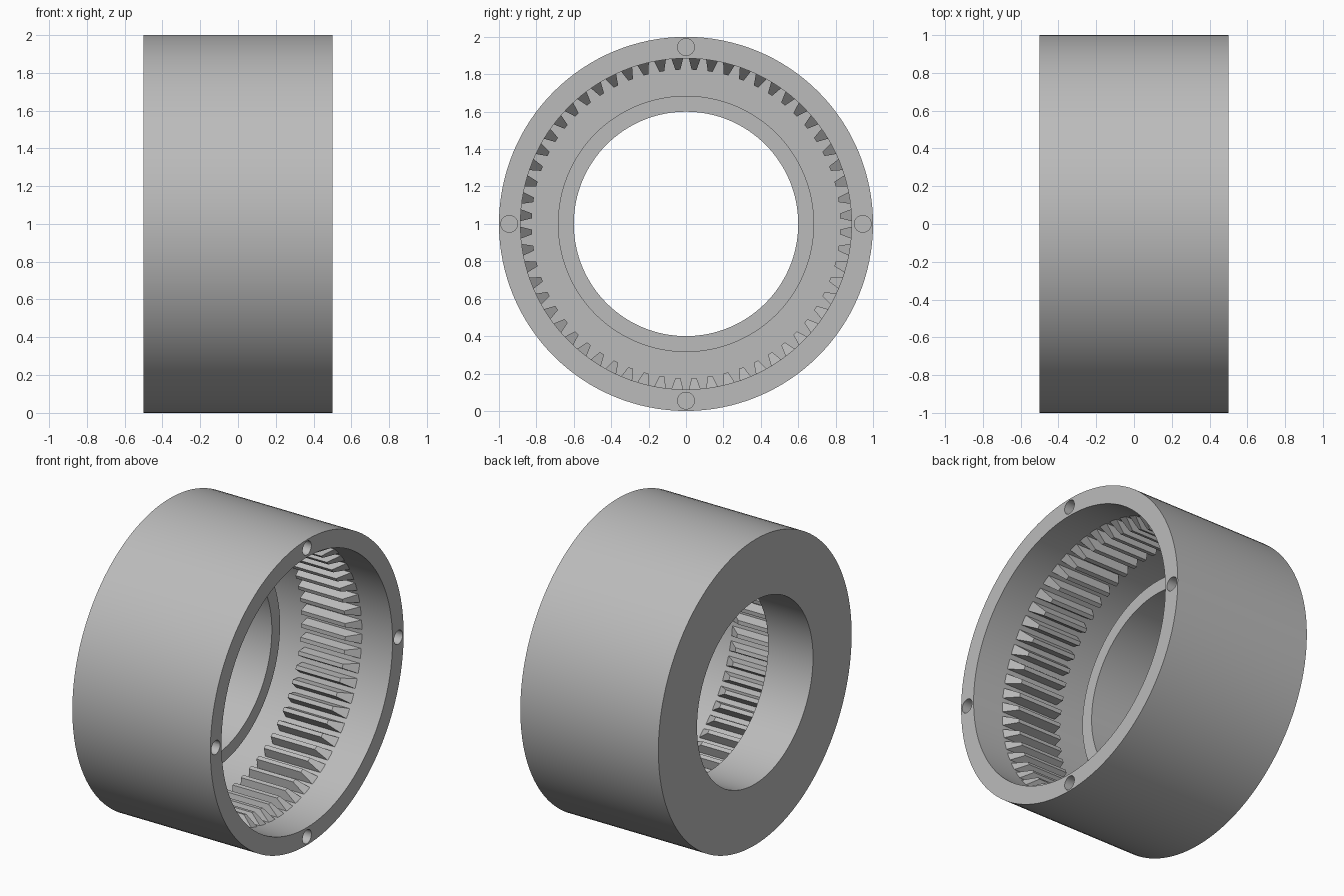
import bpy, bmesh, math
from mathutils import Matrix, Vector

cube = bpy.data.objects.get("Cube")
if cube:
    bpy.data.objects.remove(cube, do_unlink=True)

GREY = (0.5, 0.5, 0.5, 1.0)
CENTRE = Vector((0, 0, 1))
SEGMENTS = 128
TEETH = 60
BOLTS = 4

grey = bpy.data.materials.new("plain_grey")
grey.use_nodes = True
grey.diffuse_color = GREY
grey.node_tree.nodes["Principled BSDF"].inputs["Base Color"].default_value = GREY


def make_object(name, bm):
    bmesh.ops.recalc_face_normals(bm, faces=bm.faces)
    bmesh.ops.translate(bm, verts=bm.verts, vec=CENTRE)
    mesh = bpy.data.meshes.new(name)
    bm.to_mesh(mesh)
    bm.free()
    mesh.materials.append(grey)
    obj = bpy.data.objects.new(name, mesh)
    bpy.context.collection.objects.link(obj)
    return obj


def smooth(obj):
    bpy.ops.object.select_all(action='DESELECT')
    obj.select_set(True)
    bpy.context.view_layer.objects.active = obj
    bpy.ops.object.shade_smooth_by_angle(angle=math.radians(30))


# Housing: closed section (x, radius) turned about the x axis
section = [(-0.5, 0.6), (-0.5, 1.0), (0.5, 1.0), (0.5, 0.885),
           (-0.38, 0.885), (-0.38, 0.685), (-0.175, 0.685), (-0.175, 0.6)]
bm = bmesh.new()
ring = [bm.verts.new((x, 0, r)) for x, r in section]
edges = [bm.edges.new((a, b)) for a, b in zip(ring, ring[1:] + ring[:1])]
bmesh.ops.spin(bm, geom=ring + edges, cent=(0, 0, 0), axis=(1, 0, 0),
               angle=math.tau, steps=SEGMENTS, use_merge=True)
bmesh.ops.remove_doubles(bm, verts=bm.verts, dist=0.0001)
housing = make_object("housing", bm)

# Bolt holes: blind bores in the open rim
bm = bmesh.new()
for i in range(BOLTS):
    place = (Matrix.Rotation(math.tau * i / BOLTS, 4, 'X')
             @ Matrix.Translation((0.4, 0, 0.945))
             @ Matrix.Rotation(math.pi / 2, 4, 'Y'))
    bmesh.ops.create_cone(bm, cap_ends=True, segments=32, radius1=0.045,
                          radius2=0.045, depth=0.6, matrix=place)
cutter = make_object("bolt_hole_cutter", bm)
cut = housing.modifiers.new("bolt_holes", 'BOOLEAN')
cut.operation = 'DIFFERENCE'
cut.solver = 'EXACT'
cut.object = cutter
bpy.context.view_layer.objects.active = housing
bpy.ops.object.modifier_apply(modifier=cut.name)
bpy.data.objects.remove(cutter, do_unlink=True)
smooth(housing)

# Gear teeth: tapered bars with a ramped lead-in towards the open end
ROOT, TIP = 0.89, 0.825
bm = bmesh.new()
for i in range(TEETH):
    turn = Matrix.Rotation(math.tau * (i + 0.5) / TEETH, 4, 'X')
    ends = []
    for root_x, tip_x in ((-0.12, -0.12), (0.285, 0.2)):
        corners = [(root_x, -0.033, ROOT), (root_x, 0.033, ROOT),
                   (tip_x, 0.013, TIP), (tip_x, -0.013, TIP)]
        ends.append([bm.verts.new(turn @ Vector(c)) for c in corners])
    back, front = ends
    bm.faces.new(back)
    bm.faces.new(front)
    for a in range(4):
        b = (a + 1) % 4
        bm.faces.new((back[a], back[b], front[b], front[a]))
make_object("gear_teeth", bm)
